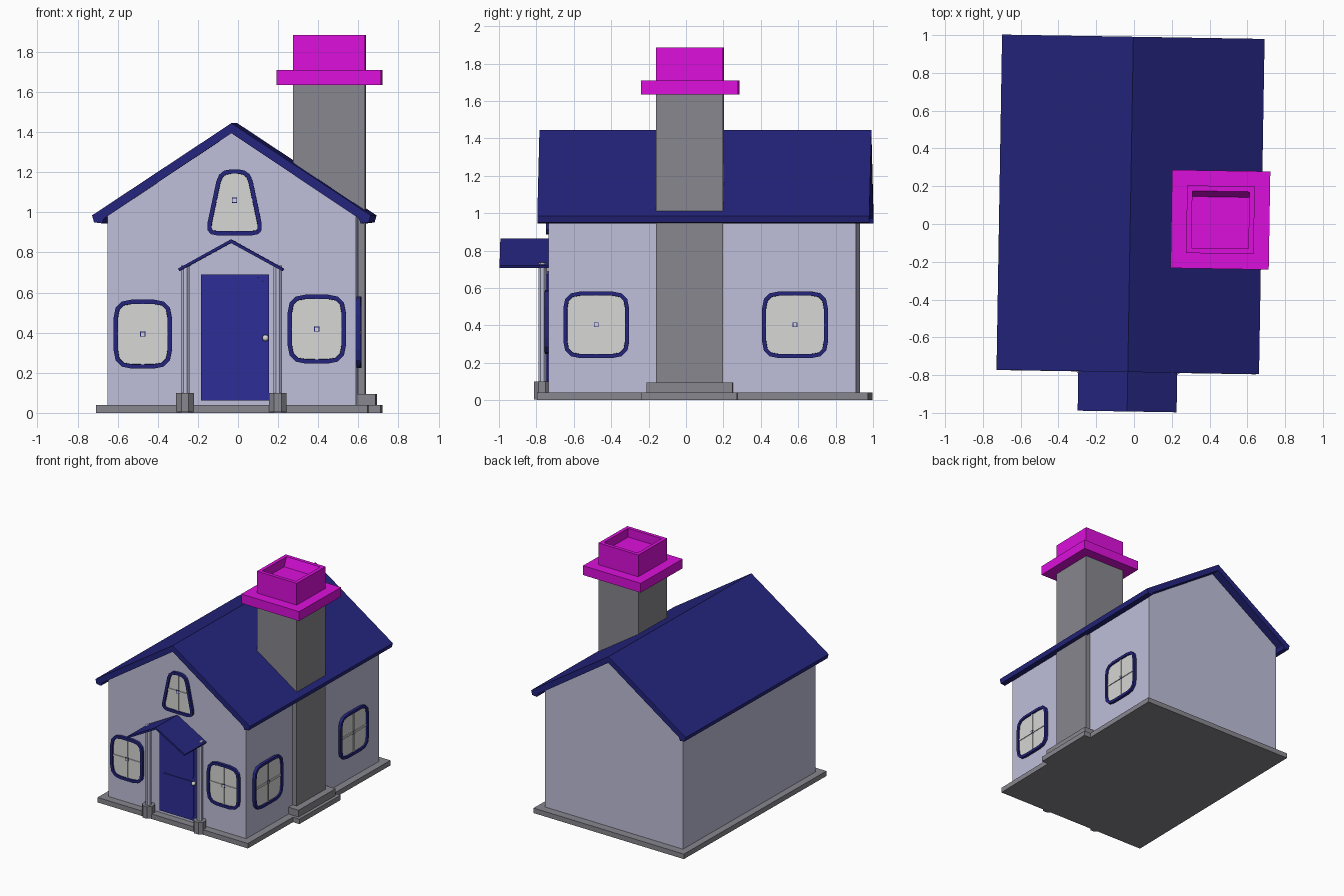
import bpy, bmesh, math
from mathutils import Matrix, Vector

if "Cube" in bpy.data.objects:
    bpy.data.objects.remove(bpy.data.objects["Cube"])


def material(name, r, g, b):
    m = bpy.data.materials.new(name)
    m.diffuse_color = (r, g, b, 1)
    m.use_nodes = True
    m.node_tree.nodes["Principled BSDF"].inputs["Base Color"].default_value = m.diffuse_color
    return m


WALL = material("lavender_wall", .52, .52, .70)
NAVY = material("navy", .018, .018, .21)
DOOR = material("door_blue", .027, .027, .31)
STONE = material("stone_grey", .24, .24, .27)
PINK = material("magenta", .71, .005, .71)
PANE = material("pane_grey", .68, .68, .67)

CX = -0.02                      # house centre line
FRONT, RIGHT = -0.725, 0.60     # wall planes
TURN = Matrix.Rotation(-0.0166, 4, 'Z')   # the whole house is turned slightly


def finish(name, bm, *mats, place=Matrix()):
    bmesh.ops.recalc_face_normals(bm, faces=bm.faces)
    me = bpy.data.meshes.new(name)
    bm.to_mesh(me)
    bm.free()
    for m in mats:
        me.materials.append(m)
    me.transform(TURN @ place)
    ob = bpy.data.objects.new(name, me)
    bpy.context.collection.objects.link(ob)
    return ob


def prism_bm(pts, y0, y1):
    """Extrude an (x, z) outline from y0 (front) to y1; returns bmesh and front face."""
    bm = bmesh.new()
    a = [bm.verts.new((x, y0, z)) for x, z in pts]
    b = [bm.verts.new((x, y1, z)) for x, z in pts]
    n = len(pts)
    front = bm.faces.new(a)
    bm.faces.new(b[::-1])
    for i in range(n):
        bm.faces.new((a[i], b[i], b[(i + 1) % n], a[(i + 1) % n]))
    bmesh.ops.recalc_face_normals(bm, faces=bm.faces)
    return bm, front


def prism(name, pts, y0, y1, mat, place=Matrix()):
    return finish(name, prism_bm(pts, y0, y1)[0], mat, place=place)


def box(name, x0, x1, y0, y1, z0, z1, mat, place=Matrix()):
    return prism(name, [(x0, z0), (x1, z0), (x1, z1), (x0, z1)], y0, y1, mat, place)


def rounded(pts, r, n=3):
    """Round each corner of an outline with a small curve."""
    out = []
    pts = [Vector(p) for p in pts]
    for i, p in enumerate(pts):
        a = p + (pts[i - 1] - p).normalized() * r
        b = p + (pts[(i + 1) % len(pts)] - p).normalized() * r
        for k in range(n + 1):
            t = k / n
            out.append(tuple(a * (1 - t) ** 2 + p * 2 * t * (1 - t) + b * t * t))
    return out


def mirrored(half):
    """Complete a right-hand half outline about the centre line."""
    return [(CX + x, z) for x, z in half] + [(CX - x, z) for x, z in half[::-1] if x > 0]


# foundation and walls
box("foundation", -0.695, 0.658, -0.785, 0.985, 0, 0.04, STONE)
prism("walls", mirrored([(0, 1.405), (0.62, 0.985), (0.62, 0.03)]), FRONT, 0.92, WALL)

# main roof with dropped eaves
prism("main_roof", [(CX + x, z) for x, z in [
    (0, 1.445), (0.695, 0.985), (0.685, 0.95), (0.645, 0.945), (0.635, 0.97), (0, 1.395),
    (-0.635, 0.97), (-0.645, 0.945), (-0.685, 0.95), (-0.695, 0.985)]], -0.784, 0.991, NAVY)

# chimney
KX, KY = 0.457, 0.03


def chimney_box(name, h, z0, z1, mat):
    return box(name, KX - h, KX + h, KY - h, KY + h, z0, z1, mat)


chimney_box("chimney_shaft", 0.179, 0.04, 1.65, STONE)
chimney_box("chimney_collar", 0.26, 1.635, 1.71, PINK)
box("chimney_footing", 0.3, 0.69, KY - 0.23, KY + 0.23, 0.03, 0.095, STONE)
box("chimney_slab", 0.3, 0.715, KY - 0.255, KY + 0.255, 0, 0.04, STONE)
bm, _ = prism_bm([(KX - .179, 1.70), (KX + .179, 1.70), (KX + .179, 1.885), (KX - .179, 1.885)],
                 KY - .179, KY + .179)
top = max(bm.faces, key=lambda f: f.calc_center_median().z)
bmesh.ops.inset_region(bm, faces=[top], thickness=0.04)
well = bmesh.ops.extrude_discrete_faces(bm, faces=[top])["faces"][0]
for v in well.verts:            # sunken flue with a sloping back
    v.co.z -= 0.07
    if v.co.y > KY:
        v.co.y -= 0.03
finish("chimney_pot", bm, PINK)


# windows: framed, recessed pane plus glazing bars
def window(name, bottom, top_w, h, place, cz=0.0):
    outline = rounded([(-bottom, -h), (bottom, -h), (top_w, h), (-top_w, h)],
                      min(0.09, top_w * 0.8))
    bm, front = prism_bm(outline, -0.022, 0.01)
    bmesh.ops.inset_region(bm, faces=[front], thickness=0.021)
    bmesh.ops.inset_region(bm, faces=[front], thickness=0.001, depth=-0.012)
    front.material_index = 1
    finish(name, bm, NAVY, PANE, place=place)
    w = bottom + (top_w - bottom) * (cz + h) / (2 * h) - 0.02
    t = 0.008
    box(name + "_upright_bar", -t, t, -0.016, -0.005, -h + 0.02, h - 0.02, PANE, place)
    box(name + "_cross_bar", -w, w, -0.016, -0.005, cz - t, cz + t, PANE, place)
    box(name + "_bar_boss", -0.013, 0.013, -0.018, -0.006, cz - .013, cz + .013, NAVY, place)
    box(name + "_boss_face", -0.009, 0.009, -0.02, -0.006, cz - .009, cz + .009, PANE, place)


def at(x, y, z):
    return Matrix.Translation((x, y, z))


window("front_window_left", .145, .145, .172, at(-0.463, FRONT, 0.393))
window("front_window_right", .145, .145, .172, at(0.405, FRONT, 0.418))
window("gable_window", .148, .078, .165, at(CX + 0.015, FRONT, 1.05), 0.01)
for side, y in (("front", -0.47), ("back", 0.593)):
    window("side_window_" + side, .176, .176, .178,
           at(RIGHT, y, 0.403) @ Matrix.Rotation(math.pi / 2, 4, 'Z'))

# door with two raised panels and a knob
box("door", -0.172, 0.167, FRONT - 0.012, FRONT + 0.02, 0.062, 0.69, DOOR)
for name, z0, z1 in (("lower", 0.08, 0.375), ("upper", 0.395, 0.675)):
    prism("door_panel_" + name,
          rounded([(-0.145, z0), (0.138, z0), (0.138, z1), (-0.145, z1)], 0.03),
          FRONT - 0.018, FRONT, DOOR)
bm = bmesh.new()
bmesh.ops.create_uvsphere(bm, u_segments=12, v_segments=8, radius=0.016)
knob = finish("door_knob", bm, PANE, place=at(0.15, FRONT - 0.034, 0.373))
knob.data.polygons.foreach_set("use_smooth", [True] * len(knob.data.polygons))
box("knob_stem", 0.144, 0.156, FRONT - 0.03, FRONT, 0.367, 0.379, PANE)


# porch posts, feet and roof
def octagon(name, x, y, r, z0, z1, mat):
    bm = bmesh.new()
    bmesh.ops.create_cone(bm, cap_ends=True, segments=8, radius1=r, radius2=r, depth=z1 - z0)
    finish(name, bm, mat,
           place=at(x, y, (z0 + z1) / 2) @ Matrix.Rotation(math.pi / 8, 4, 'Z'))


for side, s in (("left", -1), ("right", 1)):
    x = CX + s * 0.231
    octagon("porch_post_" + side, x, -0.765, 0.023, 0.09, 0.735, WALL)
    octagon("porch_foot_" + side, x, -0.765, 0.048, 0.004, 0.1, STONE)
prism("porch_roof", [(CX + x, z) for x, z in [
    (0, 0.865), (0.262, 0.72), (0.257, 0.707), (0, 0.848),
    (-0.257, 0.707), (-0.262, 0.72)]], -0.993, FRONT + 0.01, NAVY)
